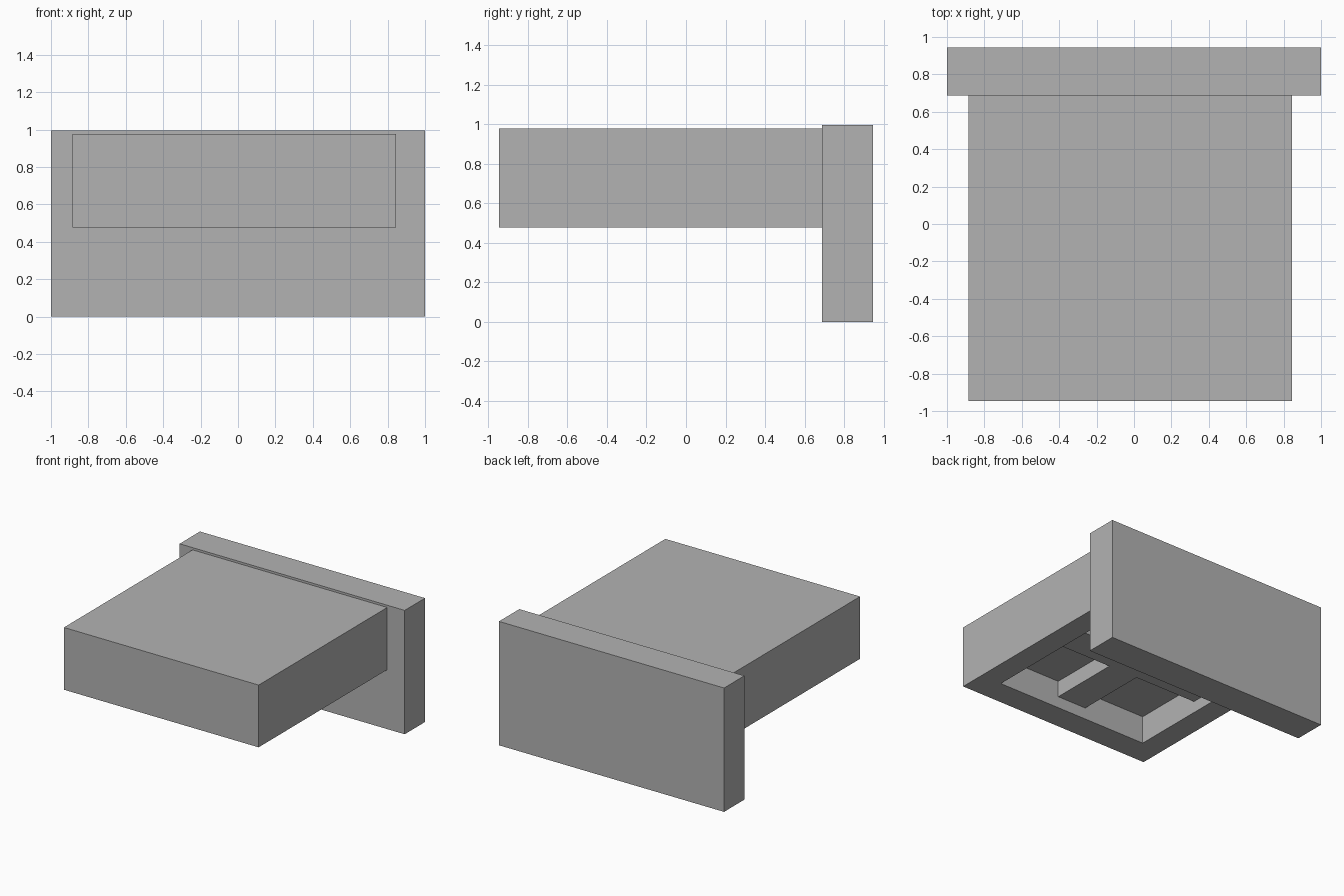
import bpy

default = bpy.data.objects.get("Cube")
if default:
    bpy.data.objects.remove(default, do_unlink=True)

# One grey for every part
grey = bpy.data.materials.new("plain_grey")
grey.use_nodes = True
color = (0.45, 0.45, 0.45, 1)
grey.diffuse_color = color
grey.node_tree.nodes["Principled BSDF"].inputs["Base Color"].default_value = color


def box(name, x, y, z):
    """Box from (low, high) pairs along each axis."""
    bpy.ops.mesh.primitive_cube_add(size=1)
    obj = bpy.context.object
    obj.name = name
    for v in obj.data.vertices:
        v.co = [span[0] if c < 0 else span[1] for c, span in zip(v.co, (x, y, z))]
    obj.data.materials.append(grey)
    return obj


panel_front = 0.687
pocket_x = (-0.70, 0.66)
pocket_front = -0.735
pocket_top = 0.70
rib_z = (0.57, pocket_top + 0.02)

# Upright panel at the back
box("back_panel", (-1, 1), (panel_front, 0.945), (0, 0.995))

# Horizontal body, hollowed from below
body = box("body", (-0.885, 0.845), (-0.945, panel_front), (0.477, 0.977))
cutter = box("pocket_cutter", pocket_x, (pocket_front, 0.8), (0.3, pocket_top))
cutter.hide_render = True
cut = body.modifiers.new("pocket", 'BOOLEAN')
cut.operation = 'DIFFERENCE'
cut.solver = 'EXACT'
cut.object = cutter
bpy.context.view_layer.objects.active = body
bpy.ops.object.modifier_apply(modifier=cut.name)
bpy.data.objects.remove(cutter, do_unlink=True)

# Crossed ribs inside the pocket
box("long_rib", (-0.15, 0.11), (pocket_front - 0.01, panel_front), rib_z)
box("cross_rib", (pocket_x[0] - 0.01, pocket_x[1] + 0.01), (-0.15, 0.11), rib_z)
